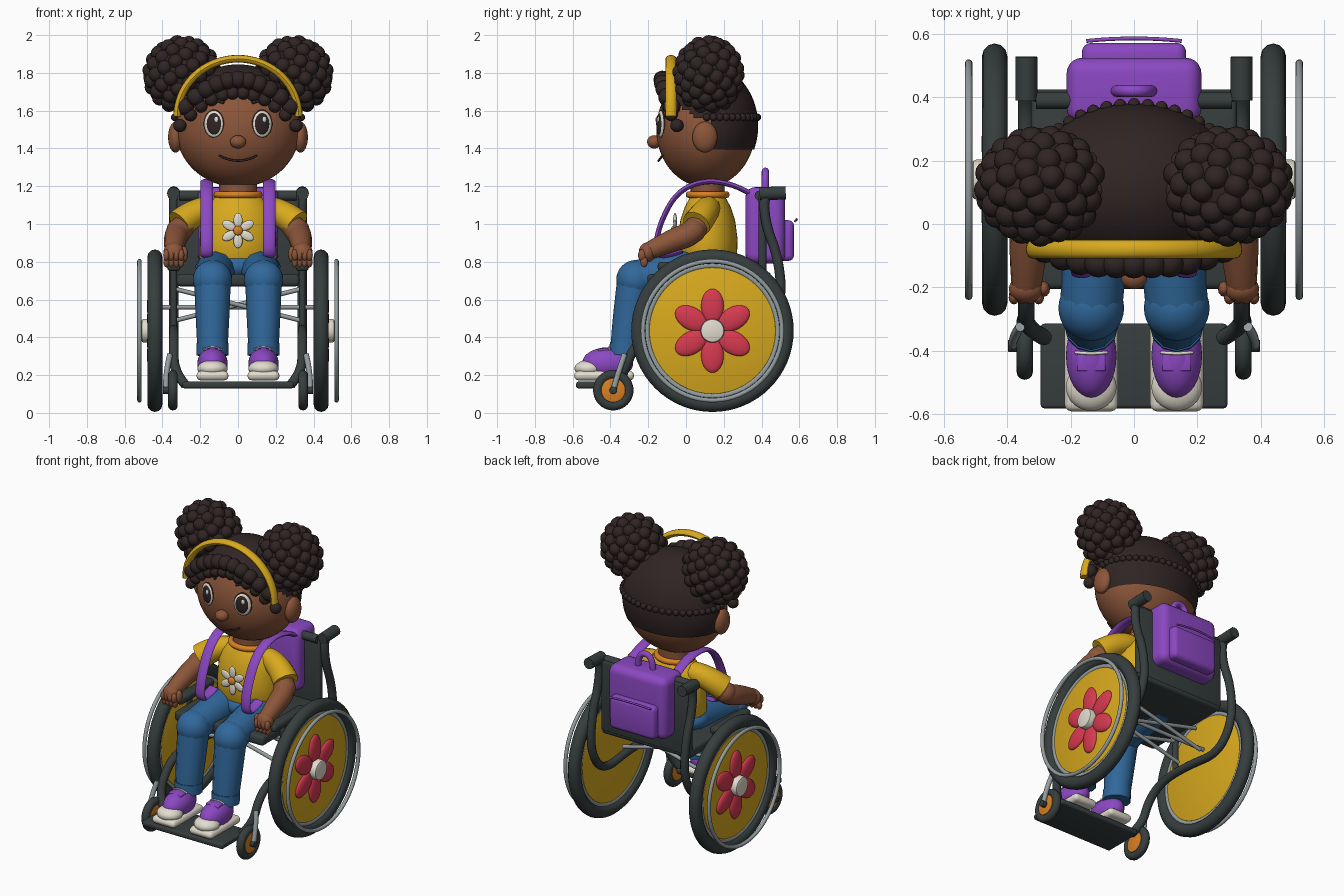
import bpy, bmesh, math
from mathutils import Vector, Matrix, Euler

if "Cube" in bpy.data.objects:
    bpy.data.objects.remove(bpy.data.objects["Cube"])

def colour(name, *rgb):
    m = bpy.data.materials.new(name)
    m.diffuse_color = (*rgb, 1)
    m.use_nodes = True
    m.node_tree.nodes["Principled BSDF"].inputs["Base Color"].default_value = m.diffuse_color
    return m

HAIR = colour("dark_brown", .030, .018, .018)
SKIN = colour("skin_brown", .26, .092, .042)
YELLOW = colour("yellow", .69, .40, .013)
PURPLE = colour("purple", .26, .065, .54)
BLUE = colour("denim_blue", .03, .138, .33)
CHAR = colour("charcoal", .038, .048, .048)
WHITE = colour("off_white", .76, .72, .62)
RED = colour("coral_red", .68, .042, .08)
ORANGE = colour("orange", .70, .22, .017)
SILVER = colour("silver", .30, .34, .35)
SIDES = ((-1, "left"), (1, "right"))

def finish(name, bm, mat):
    bmesh.ops.recalc_face_normals(bm, faces=bm.faces)
    me = bpy.data.meshes.new(name)
    bm.to_mesh(me)
    bm.free()
    me.materials.clear()
    me.materials.append(mat)
    for p in me.polygons:
        p.use_smooth = True
        p.material_index = 0
    me.set_sharp_from_angle(angle=math.radians(40))
    ob = bpy.data.objects.new(name, me)
    bpy.context.collection.objects.link(ob)
    return ob

def add_ball(bm, c, r, rot=(0, 0, 0), seg=16):
    r = (r, r, r) if isinstance(r, (int, float)) else r
    m = Matrix.LocRotScale(Vector(c), Euler(rot), Vector(r))
    bmesh.ops.create_uvsphere(bm, u_segments=seg, v_segments=seg * 2 // 3, radius=1, matrix=m)

def ball(name, c, r, mat, rot=(0, 0, 0), seg=32):
    bm = bmesh.new()
    add_ball(bm, c, r, rot, seg)
    return finish(name, bm, mat)

def box(name, lo, hi, mat, bev=.01, segs=3):
    bm = bmesh.new()
    lo, hi = Vector(lo), Vector(hi)
    bmesh.ops.create_cube(bm, size=1, matrix=Matrix.LocRotScale((lo + hi) / 2, None, hi - lo))
    bmesh.ops.bevel(bm, geom=bm.edges[:], offset=bev, segments=segs, affect='EDGES', profile=.5)
    return finish(name, bm, mat)

def disc(name, c, r, depth, mat, bev=.004, seg=48):
    """Cylinder whose axis runs along x."""
    bm = bmesh.new()
    bmesh.ops.create_cone(bm, cap_ends=True, segments=seg, radius1=r, radius2=r, depth=depth,
                          matrix=Matrix.Translation(c) @ Matrix.Rotation(math.pi / 2, 4, 'Y'))
    rim = [e for e in bm.edges if any(len(f.verts) > 4 for f in e.link_faces)]
    bmesh.ops.bevel(bm, geom=rim, offset=bev, segments=2, affect='EDGES', profile=.5)
    return finish(name, bm, mat)

def tube(name, pts, r, mat, radii=None, cyclic=False, sx=1, sy=1, at=(0, 0, 0)):
    """Round tube along a path, optionally tapered or flattened."""
    cu = bpy.data.curves.new(name, 'CURVE')
    cu.dimensions = '3D'
    cu.bevel_depth, cu.bevel_resolution, cu.use_fill_caps = r, 4, True
    sp = cu.splines.new('POLY' if cyclic or len(pts) > 12 else 'NURBS')
    sp.points.add(len(pts) - 1)
    for i, p in enumerate(pts):
        sp.points[i].co = (*p, 1)
        sp.points[i].radius = radii[i] if radii else 1
    sp.use_cyclic_u = cyclic
    sp.use_endpoint_u = not cyclic
    sp.order_u = min(3, len(pts))
    sp.resolution_u = 8
    tmp = bpy.data.objects.new(name + "_path", cu)
    bpy.context.collection.objects.link(tmp)
    dg = bpy.context.evaluated_depsgraph_get()
    me = bpy.data.meshes.new_from_object(tmp.evaluated_get(dg))
    bpy.data.objects.remove(tmp)
    bm = bmesh.new()
    bm.from_mesh(me)
    bmesh.ops.remove_doubles(bm, verts=bm.verts, dist=1e-5)
    bm.transform(Matrix.Translation(at) @ Matrix.Diagonal((sx, sy, 1, 1)))
    return finish(name, bm, mat)

def ring(name, c, R, r, mat, axis='X', n=64):
    pts = []
    for i in range(n):
        a = math.tau * i / n
        u, v = R * math.cos(a), R * math.sin(a)
        pts.append((c[0], c[1] + u, c[2] + v) if axis == 'X' else (c[0] + u, c[1] + v, c[2]))
    return tube(name, pts, r, mat, cyclic=True)

def lathe(name, prof, cy, mat, n=40):
    """Elliptical body from (z, x radius, y radius) sections."""
    bm = bmesh.new()
    loops = [[bm.verts.new((rx * math.cos(math.tau * i / n), cy + ry * math.sin(math.tau * i / n), z))
              for i in range(n)] for z, rx, ry in prof]
    for a, b in zip(loops, loops[1:]):
        for i in range(n):
            bm.faces.new((a[i], a[(i + 1) % n], b[(i + 1) % n], b[i]))
    bm.faces.new(loops[0])
    bm.faces.new(loops[-1])
    return finish(name, bm, mat)

# --- Head and face
ball("head", (0, .105, 1.5), (.328, .262, .305), SKIN, seg=48)
ball("nose", (0, -.168, 1.435), (.042, .038, .035), SKIN)
tube("mouth", [(-.10, -.125, 1.362), (-.05, -.145, 1.335), (.05, -.145, 1.335), (.10, -.125, 1.362)], .006, HAIR)
for s, side in SIDES:
    ball(side + "_ear", (s * .33, .1, 1.46), (.04, .066, .082), SKIN)
    turn = (0, 0, s * .33)
    ball(side + "_eye_outline", (s * .128, -.130, 1.53), (.057, .012, .076), HAIR, turn)
    ball(side + "_eye_white", (s * .128, -.133, 1.53), (.052, .014, .070), WHITE, turn)
    ball(side + "_iris", (s * .127, -.138, 1.53), (.042, .015, .059), HAIR, turn)
    ball(side + "_eye_glint", (s * .127 + .012, -.150 + .004 * s, 1.553), (.012, .007, .016), WHITE, turn, 16)
    tube(side + "_brow", [(s * .075, -.128, 1.642), (s * .13, -.112, 1.668), (s * .195, -.078, 1.638)], .009, HAIR)

# --- Hair cap, trimmed along the hairline
bm = bmesh.new()
add_ball(bm, (0, .11, 1.52), (.338, .272, .325), seg=72)
def hairline(y):
    return 1.40 if y > .13 else 1.565 + .12 * min(1, max(0, (.05 - y) / .17))
low = [f for f in bm.faces if f.calc_center_median().z < hairline(f.calc_center_median().y)]
bmesh.ops.delete(bm, geom=low, context='FACES')
finish("hair_cap", bm, HAIR)

# --- Fringe curls and a row of small curls round the back
bm = bmesh.new()
for row in (0, 1):
    for i in range(11 + row):
        x = (i - (10 + row) / 2) * .056
        z = 1.765 - .07 * row - .165 * (x / .3) ** 2
        add_ball(bm, (x, -.125 + .012 * row + .06 * abs(x / .3) ** 3, z), .047 - .012 * row)
finish("fringe_curls", bm, HAIR)
bm = bmesh.new()
for i in range(25):
    a = math.pi * i / 24
    add_ball(bm, (.335 * math.cos(a), .11 + .268 * math.sin(a), 1.565), .02, seg=12)
finish("back_curls", bm, HAIR)

# --- Hair buns covered in curls
for s, side in SIDES:
    bm = bmesh.new()
    c = Vector((s * .295, .12, 1.79))
    add_ball(bm, c, (.185, .165, .182), seg=32)
    for i in range(80):
        z = 1 - (2 * i + 1) / 80
        a, q = i * 2.39996, math.sqrt(1 - z * z)
        add_ball(bm, c + Vector((s * .173 * q * math.cos(a), .153 * q * math.sin(a), .172 * z)), .040)
    finish(side + "_hair_bun", bm, HAIR)

# --- Headband
tube("headband", [(.322 * math.cos(math.pi * i / 32), -.055, 1.57 + .305 * math.sin(math.pi * i / 32))
                  for i in range(33)], .02, YELLOW, sy=1.45)

# --- Torso, neck and shirt flower
lathe("neck", [(1.1, .1, .09), (1.25, .1, .09)], .115, SKIN)
lathe("shirt", [(.79, .19, .14), (.82, .205, .155), (.92, .203, .158), (1.02, .195, .145), (1.09, .172, .122),
                (1.13, .14, .10), (1.155, .10, .085)], .115, YELLOW)
tube("collar", [(.112 * math.cos(math.tau * i / 48), .098 * math.sin(math.tau * i / 48), 1.155)
                for i in range(48)], .018, ORANGE, cyclic=True, at=(0, .115, 0))

def flower(name, c, axis, dist, size, mat):
    bm = bmesh.new()
    for i in range(6):
        a = math.tau * i / 6
        u, v = dist * math.sin(a), dist * math.cos(a)
        if axis == 'X':
            add_ball(bm, (c[0], c[1] + u, c[2] + v), (size[2], size[0], size[1]), (-a, 0, 0), 24)
        else:
            add_ball(bm, (c[0] + u, c[1], c[2] + v), (size[0], size[2], size[1]), (0, a, 0), 24)
    finish(name, bm, mat)

flower("shirt_flower", (0, -.058, .965), 'Y', .055, (.024, .038, .010), WHITE)
ball("shirt_flower_centre", (0, -.066, .965), (.025, .014, .025), ORANGE)

# --- Arms, hands, legs and shoes
for s, side in SIDES:
    tube(side + "_sleeve", [(s * .13, .12, 1.085), (s * .22, .11, 1.075), (s * .31, .055, 1.0)], .078, YELLOW, (.8, .95, 1))
    tube(side + "_arm", [(s * .25, .09, 1.04), (s * .32, .05, .955), (s * .335, -.08, .91), (s * .34, -.2, .855)],
         .062, SKIN, (1, 1.05, 1, .75))
    ball(side + "_elbow", (s * .315, .04, .965), .064, SKIN)
    ball(side + "_palm", (s * .34, -.205, .85), (.055, .045, .052), SKIN)
    bm = bmesh.new()
    for i in range(4):
        x = s * (.34 + (i - 1.5) * .026)
        add_ball(bm, (x, -.232, .835), (.017, .022, .032), seg=12)
        add_ball(bm, (x, -.222, .80), (.016, .02, .03), seg=12)
    add_ball(bm, (s * .285, -.205, .84), (.02, .025, .042), seg=12)
    finish(side + "_fingers", bm, SKIN)

    x = s * .135
    tube(side + "_thigh", [(s * .11, .14, .765), (s * .12, -.05, .75), (x, -.26, .71)], .1, BLUE, (1.05, 1.05, .98))
    ball(side + "_knee", (x, -.265, .705), (.104, .104, .104), BLUE)
    tube(side + "_shin", [(x, -.265, .72), (x, -.30, .5), (x, -.322, .33)], .09, BLUE, (1.08, 1.0, .88))
    tube(side + "_trouser_cuff", [(x, -.318, .37), (x, -.323, .305)], .085, BLUE)
    ball(side + "_shoe", (x, -.415, .262), (.08, .135, .085), PURPLE)
    ball(side + "_toe_cap", (x, -.515, .235), (.08, .075, .045), WHITE)
    box(side + "_shoe_sole", (x - .085, -.592, .172), (x + .085, -.275, .222), WHITE, .024)
    box(side + "_shoe_tongue", (x - .045, -.465, .325), (x + .045, -.41, .342), PURPLE, .006)
    tube(side + "_shoe_lace", [(x - .05, -.405, .335), (x, -.412, .36), (x + .05, -.405, .335)], .005, WHITE)
ball("hips", (0, .11, .775), (.225, .17, .09), BLUE)

# --- Backpack
box("backpack", (-.213, .315, .79), (.213, .525, 1.195), PURPLE, .05, 5)
box("backpack_pocket", (-.165, .48, .805), (.165, .572, 1.02), PURPLE, .03, 4)
tube("pocket_flap_edge", [(-.15, .578, 1.015), (0, .594, 1.035), (.15, .578, 1.015)], .006, PURPLE)
tube("backpack_handle", [(-.055, .42, 1.17), (-.055, .42, 1.28), (.055, .42, 1.28), (.055, .42, 1.17)], .019, PURPLE)
for s, side in SIDES:
    tube(side + "_shoulder_strap", [(0, .34, 1.16), (0, .27, 1.205), (0, .10, 1.235), (0, -.05, 1.17), (0, -.14, 1.0),
         (0, -.165, .86), (0, -.12, .82), (0, -.02, .86)], .014, PURPLE, sx=2.4, at=(s * .165, 0, 0))

# --- Wheelchair seat, back and footplate
box("seat", (-.325, -.205, .67), (.325, .42, .735), CHAR, .02)
box("backrest", (-.325, .385, .69), (.325, .425, 1.155), CHAR, .015)
tube("backrest_top_roll", [(-.31, .39, 1.15), (.31, .39, 1.15)], .027, CHAR)
box("footplate", (-.295, -.582, .13), (.295, -.315, .165), CHAR, .012)

# --- Cross braces
for y in (.0, .2):
    for s, side in SIDES:
        tube(side + "_cross_brace", [(-s * .33, y + .02 * s, .49), (s * .33, y + .02 * s, .655)], .012, SILVER)
tube("axle_bar", [(-.44, .14, .56), (.44, .14, .56)], .012, SILVER)

for s, side in SIDES:
    # Side frame, push handle and armrest
    x = s * .34
    tube(side + "_frame", [(x, .47, 1.16), (x, .41, 1.17), (x, .42, 1.0), (x, .49, .82), (x, .51, .58), (x, .38, .40),
         (x, .1, .44), (x, -.14, .44), (x, -.27, .36), (x, -.33, .22), (s * .28, -.36, .15)], .026, CHAR)
    tube(side + "_push_grip", [(x, .39, 1.16), (x, .528, 1.165)], .035, CHAR)
    box(side + "_armrest", (x - .035, -.15, .75), (x + .035, .2, .80), CHAR, .02)
    tube(side + "_armrest_post", [(x, -.02, .78), (x, -.02, .43)], .018, CHAR)
    # Drive wheel with push rim and flower cover
    x, c = s * .44, (.14, .435)
    ring(side + "_tyre", (x, *c), .39, .04, CHAR)
    ring(side + "_wheel_rim", (x, *c), .347, .021, SILVER)
    disc(side + "_wheel_cover", (x, *c), .335, .035, YELLOW)
    ring(side + "_push_rim", (s * .522, *c), .368, .012, SILVER)
    flower(side + "_wheel_flower", (s * .46, *c), 'X', .13, (.06, .092, .022), RED)
    disc(side + "_hub", (s * .468, *c), .063, .085, WHITE, .012)
    # Caster wheel and fork
    c = (-.385, .12)
    ring(side + "_caster_tyre", (s * .345, *c), .081, .026, CHAR, n=40)
    disc(side + "_caster_hub", (s * .345, *c), .064, .045, ORANGE)
    tube(side + "_caster_fork", [(s * .382, -.385, .12), (s * .384, -.36, .21), (s * .36, -.325, .31)], .015, SILVER)
    disc(side + "_caster_bolt", (s * .383, *c), .02, .03, CHAR)
